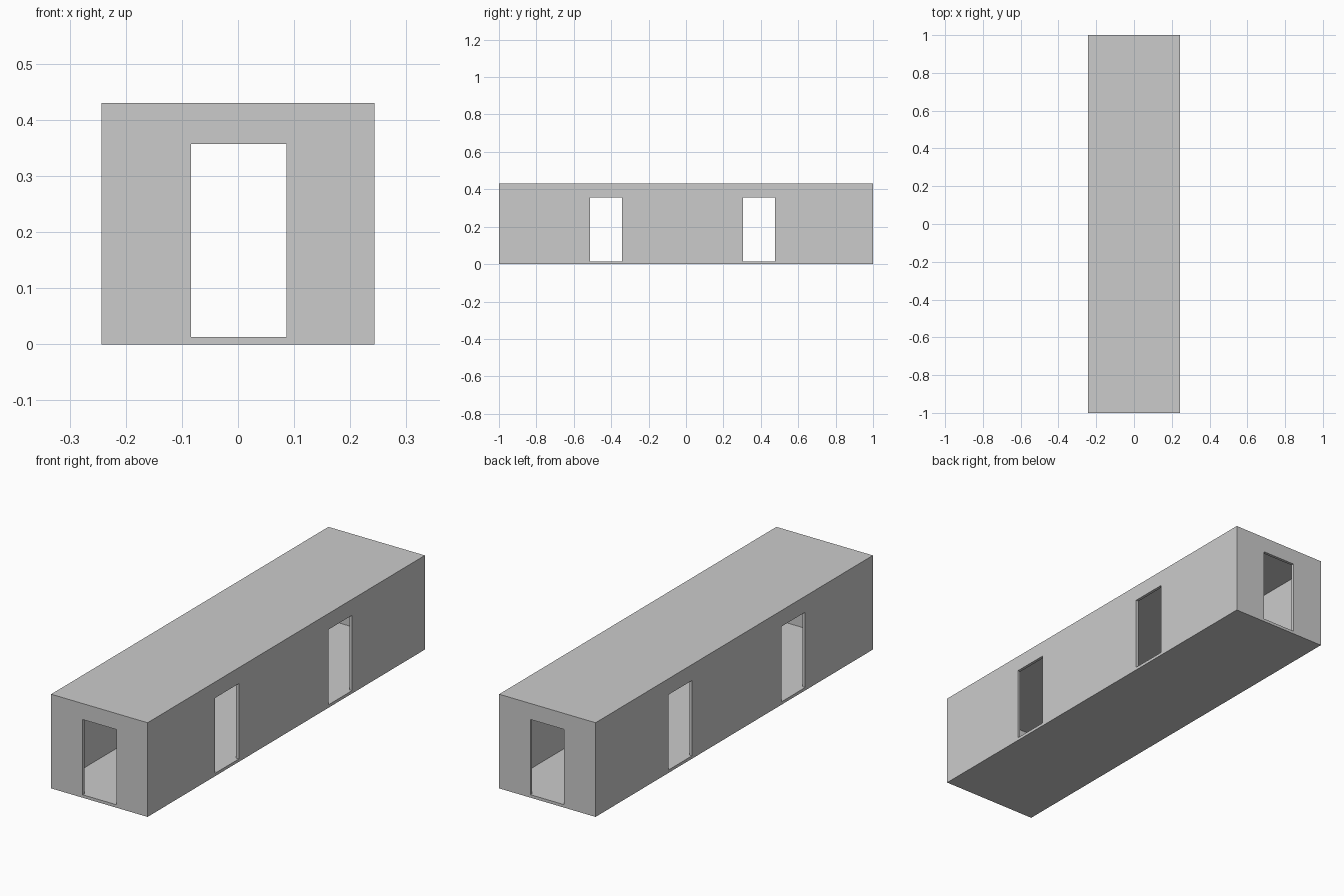
import bpy
import bmesh
from mathutils import Matrix, Vector

if "Cube" in bpy.data.objects:
    bpy.data.objects.remove(bpy.data.objects["Cube"])

HALF_W, HALF_L, HEIGHT = 0.2435, 1.0, 0.43
WALL = 0.0135
DOOR_W, DOOR_TOP = 0.17, 0.357


def box(name, lo, hi):
    """Axis-aligned box between two corners."""
    lo, hi = Vector(lo), Vector(hi)
    bm = bmesh.new()
    bmesh.ops.create_cube(bm, size=1, matrix=Matrix.Translation((lo + hi) / 2)
                          @ Matrix.Diagonal((*(hi - lo), 1)))
    mesh = bpy.data.meshes.new(name)
    bm.to_mesh(mesh)
    bm.free()
    obj = bpy.data.objects.new(name, mesh)
    bpy.context.collection.objects.link(obj)
    return obj


def cut(target, cutter):
    """Subtract the cutter, then discard it."""
    cutter.hide_render = True
    mod = target.modifiers.new("cut", 'BOOLEAN')
    mod.operation, mod.solver, mod.object = 'DIFFERENCE', 'EXACT', cutter
    bpy.context.view_layer.objects.active = target
    bpy.ops.object.modifier_apply(modifier=mod.name)
    bpy.data.objects.remove(cutter)


# Hollow building: floor, roof and four thin walls
shell = box("building_shell", (-HALF_W, -HALF_L, 0), (HALF_W, HALF_L, HEIGHT))
cut(shell, box("room_cutter", (WALL - HALF_W, WALL - HALF_L, WALL),
               (HALF_W - WALL, HALF_L - WALL, HEIGHT - WALL)))

# Doorways in both end walls
h = DOOR_W / 2
cut(shell, box("end_door_cutter", (0.001 - h, -1.1, WALL), (0.001 + h, 1.1, DOOR_TOP)))

# Two pairs of facing doorways in the long walls
for y in (-0.427, 0.39):
    cut(shell, box("side_door_cutter", (-0.4, y - h, WALL), (0.4, y + h, DOOR_TOP)))
